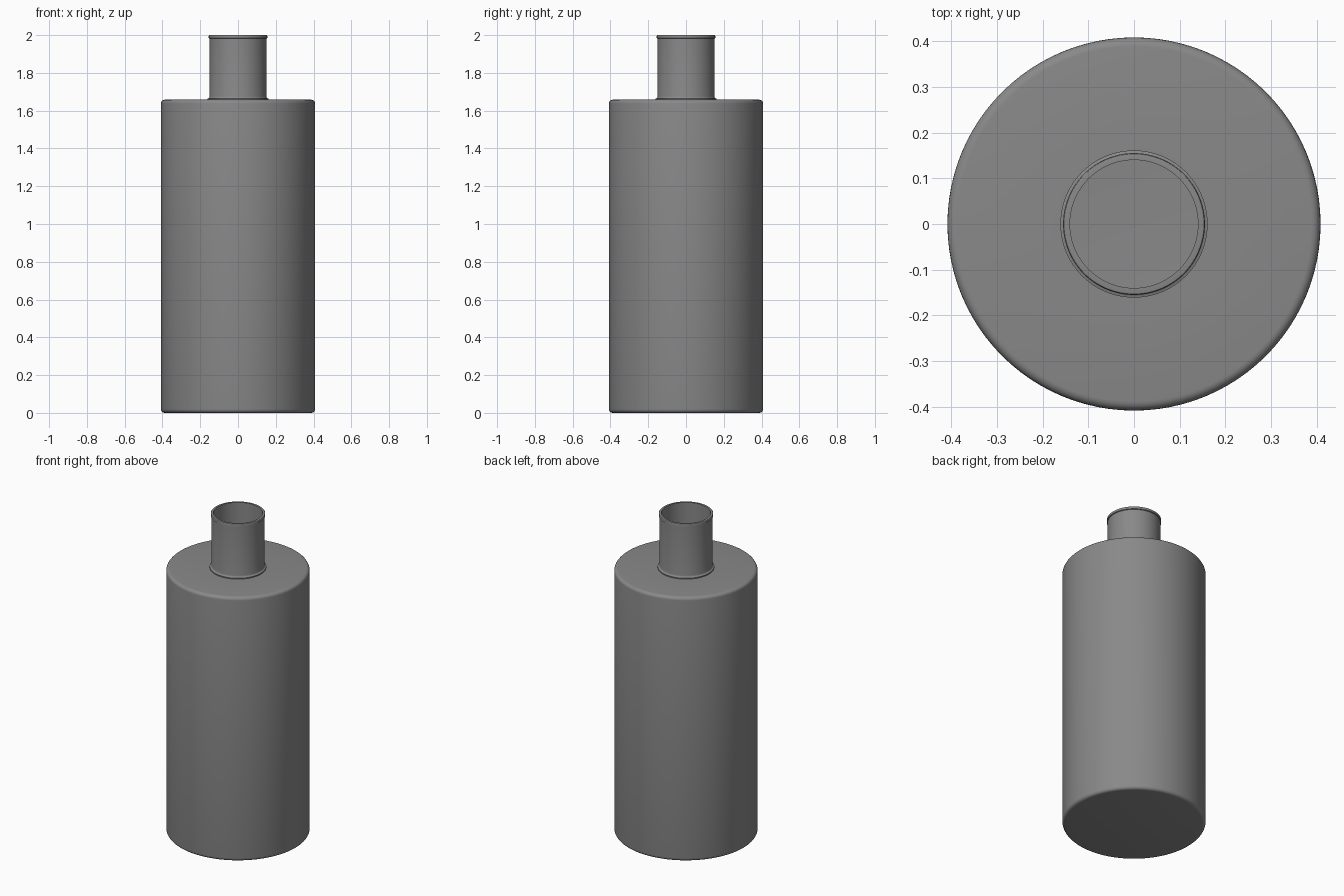
import bpy, bmesh, math

if "Cube" in bpy.data.objects:
    bpy.data.objects.remove(bpy.data.objects["Cube"])

SIDES = 96

grey = bpy.data.materials.new("mid_grey")
grey.diffuse_color = (0.25, 0.25, 0.25, 1)
grey.use_nodes = True
grey.node_tree.nodes["Principled BSDF"].inputs["Base Color"].default_value = grey.diffuse_color


def fillet(cx, cz, r, start, end, steps=5):
    """Arc points (radius, height) for rounded profile corners, angles in degrees."""
    return [(cx + r * math.cos(math.radians(start + (end - start) * i / steps)),
             cz + r * math.sin(math.radians(start + (end - start) * i / steps)))
            for i in range(steps + 1)]


def lathe(name, profile):
    """Revolve a profile around z; points on the axis become one vertex."""
    bm = bmesh.new()
    rings = []
    for r, z in profile:
        if r < 1e-6:
            rings.append([bm.verts.new((0, 0, z))] * SIDES)
        else:
            rings.append([bm.verts.new((r * math.cos(math.tau * i / SIDES),
                                        r * math.sin(math.tau * i / SIDES), z))
                          for i in range(SIDES)])
    for a, b in zip(rings, rings[1:]):
        for i in range(SIDES):
            j = (i + 1) % SIDES
            corners = list(dict.fromkeys((a[i], a[j], b[j], b[i])))
            bm.faces.new(corners)
    bmesh.ops.recalc_face_normals(bm, faces=bm.faces)
    mesh = bpy.data.meshes.new(name)
    bm.to_mesh(mesh)
    bm.free()
    mesh.materials.append(grey)
    obj = bpy.data.objects.new(name, mesh)
    bpy.context.collection.objects.link(obj)
    bpy.context.view_layer.objects.active = obj
    obj.select_set(True)
    bpy.ops.object.shade_smooth_by_angle(angle=math.radians(30))
    obj.select_set(False)
    return obj


# Outer skin: base, rounded wall, shoulder, neck foot, neck and lip
outer = [(0, 0)]
outer += fillet(0.388, 0.02, 0.02, -90, 0)
outer += fillet(0.388, 1.638, 0.02, 0, 90)
outer += [(0.161, 1.658), (0.161, 1.664)]
outer += fillet(0.161, 1.675, 0.011, 270, 180, 4)[1:]
outer += [(0.15, 1.982), (0.155, 1.984)]
outer += fillet(0.151, 1.996, 0.004, 0, 90, 3)

# Inner skin: neck bore opening into the hollow body
inner = [(0.14, 2.0), (0.14, 1.646)]
inner += fillet(0.388, 1.636, 0.01, 90, 0)
inner += fillet(0.388, 0.022, 0.01, 0, -90)
inner += [(0, 0.012)]

lathe("bottle", outer + inner)
